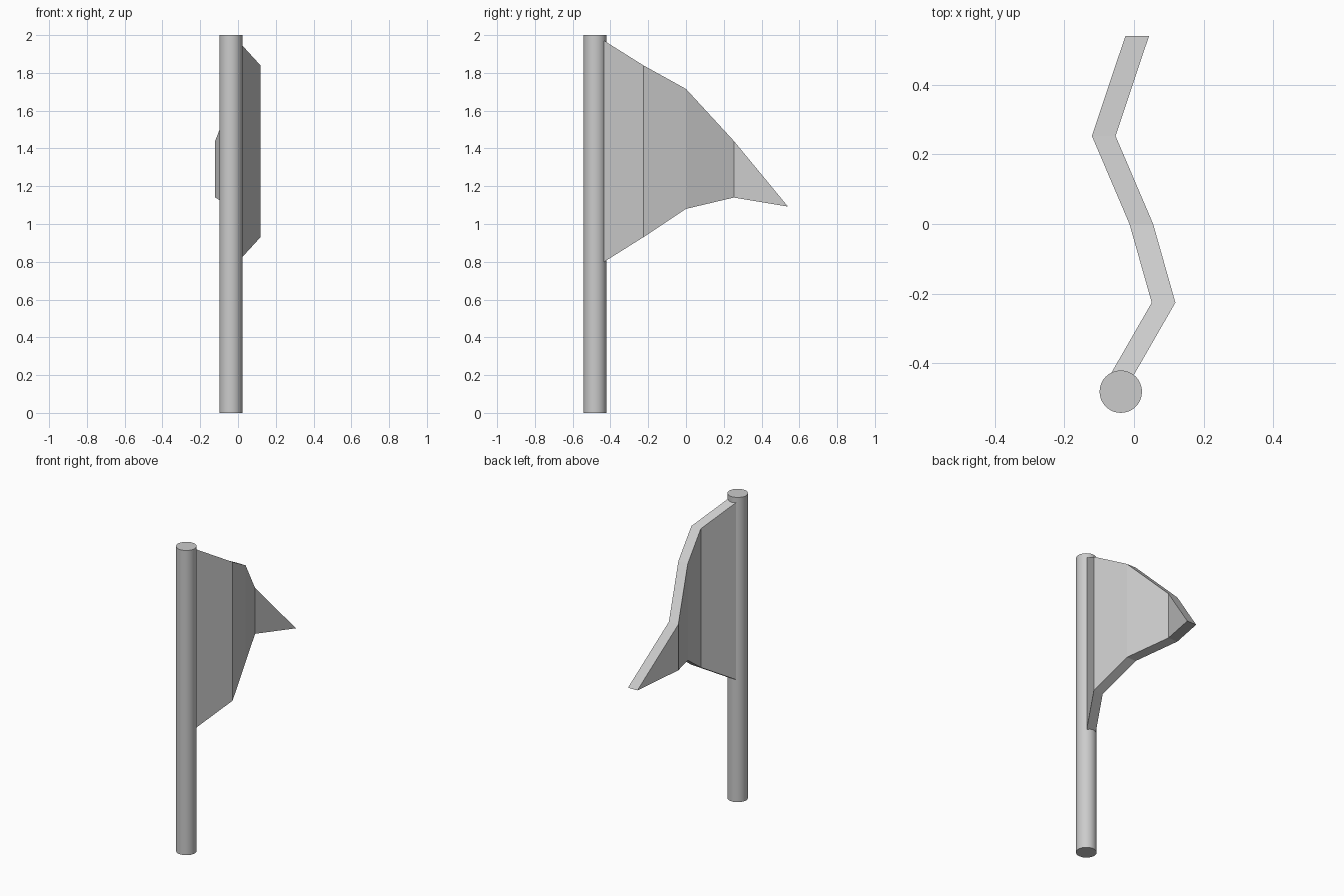
import bpy, bmesh

if "Cube" in bpy.data.objects:
    bpy.data.objects.remove(bpy.data.objects["Cube"])

# Pole
bpy.ops.mesh.primitive_cylinder_add(vertices=32, radius=0.061, depth=2,
                                    location=(-0.038, -0.482, 1))
pole = bpy.context.object
pole.name = "pole"
bpy.ops.object.shade_smooth_by_angle()

# Waving flag: stations of (y, centre x, bottom z, top z), ending in a sharp tip
stations = [(-0.433, -0.034, 0.80, 1.97), (-0.226, 0.085, 0.93, 1.84),
            (0.0, 0.021, 1.08, 1.715), (0.253, -0.087, 1.14, 1.44)]
tip = (0.54, 0.009, 1.092)
HALF = 0.034

bm = bmesh.new()
rings = [[bm.verts.new((x + dx, y, z)) for dx, z in
          ((-HALF, lo), (HALF, lo), (HALF, hi), (-HALF, hi))]
         for y, x, lo, hi in stations]
left, right = (bm.verts.new((tip[1] + dx, tip[0], tip[2])) for dx in (-HALF, HALF))
bm.faces.new(rings[0])
for a, b in zip(rings, rings[1:]):
    for i in range(4):
        j = (i + 1) % 4
        bm.faces.new((a[i], a[j], b[j], b[i]))
a, b, c, d = rings[-1]
for face in ((a, b, right, left), (b, c, right), (c, d, left, right), (d, a, left)):
    bm.faces.new(face)
bmesh.ops.recalc_face_normals(bm, faces=bm.faces)
mesh = bpy.data.meshes.new("flag")
bm.to_mesh(mesh)
bm.free()
flag = bpy.data.objects.new("flag", mesh)
bpy.context.collection.objects.link(flag)
